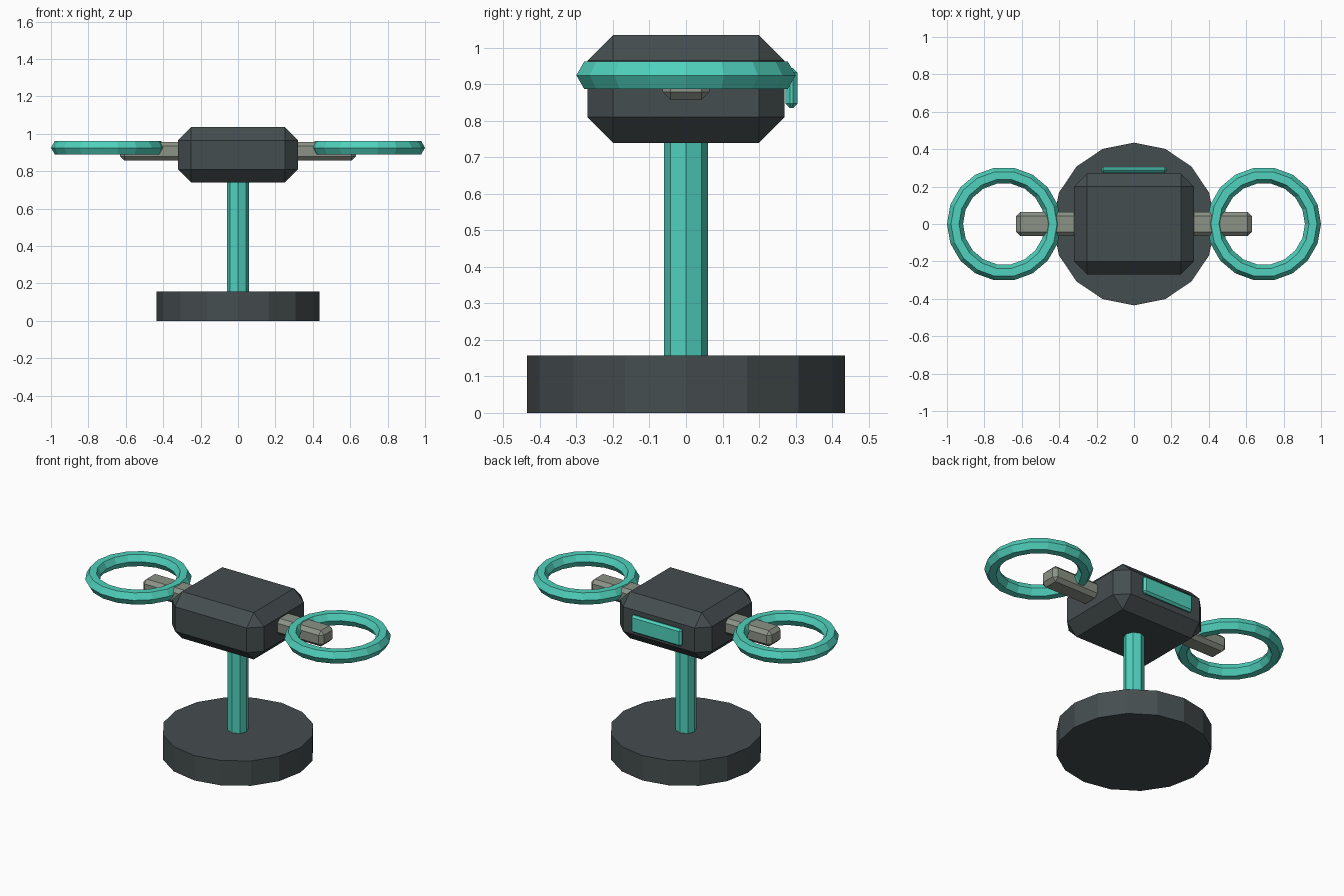
import bpy, math

if "Cube" in bpy.data.objects:
    bpy.data.objects.remove(bpy.data.objects["Cube"])


def material(name, rgb):
    m = bpy.data.materials.new(name)
    m.diffuse_color = (*rgb, 1)
    m.use_nodes = True
    m.node_tree.nodes["Principled BSDF"].inputs["Base Color"].default_value = m.diffuse_color
    return m


DARK = material("charcoal", (0.06, 0.075, 0.078))
TEAL = material("teal", (0.08, 0.64, 0.51))
GREY = material("warm_grey", (0.26, 0.29, 0.24))


def finish(name, mat):
    ob = bpy.context.object
    ob.name = name
    ob.data.materials.append(mat)
    return ob


def box(name, centre, size, bevel, mat):
    bpy.ops.mesh.primitive_cube_add(size=1, location=centre)
    ob = finish(name, mat)
    ob.scale = size
    bpy.ops.object.transform_apply(location=False, rotation=False, scale=True)
    mod = ob.modifiers.new("chamfer", 'BEVEL')
    mod.width = bevel
    mod.segments = 1
    return ob


def cylinder(name, radius, z0, z1, sides, mat):
    bpy.ops.mesh.primitive_cylinder_add(vertices=sides, radius=radius, depth=z1 - z0,
                                        location=(0, 0, (z0 + z1) / 2))
    return finish(name, mat)


# Stand: round base and post
cylinder("base", 0.435, 0, 0.157, 16, DARK)
cylinder("post", 0.06, 0.15, 0.80, 8, TEAL)

# Chamfered body and the strip on its back
box("body", (0, 0, 0.8875), (0.64, 0.54, 0.295), 0.07, DARK)
box("back_strip", (0, 0.289, 0.89), (0.352, 0.032, 0.11), 0.012, TEAL)

# Side arms and rotor guard rings
for side, label in ((-1, "left"), (1, "right")):
    box(label + "_arm", (side * 0.43, 0, 0.907), (0.40, 0.128, 0.10), 0.022, GREY)
    bpy.ops.mesh.primitive_torus_add(major_segments=18, minor_segments=6,
                                     major_radius=0.262, minor_radius=0.043,
                                     location=(side * 0.695, 0, 0.925))
    finish(label + "_ring", TEAL)
